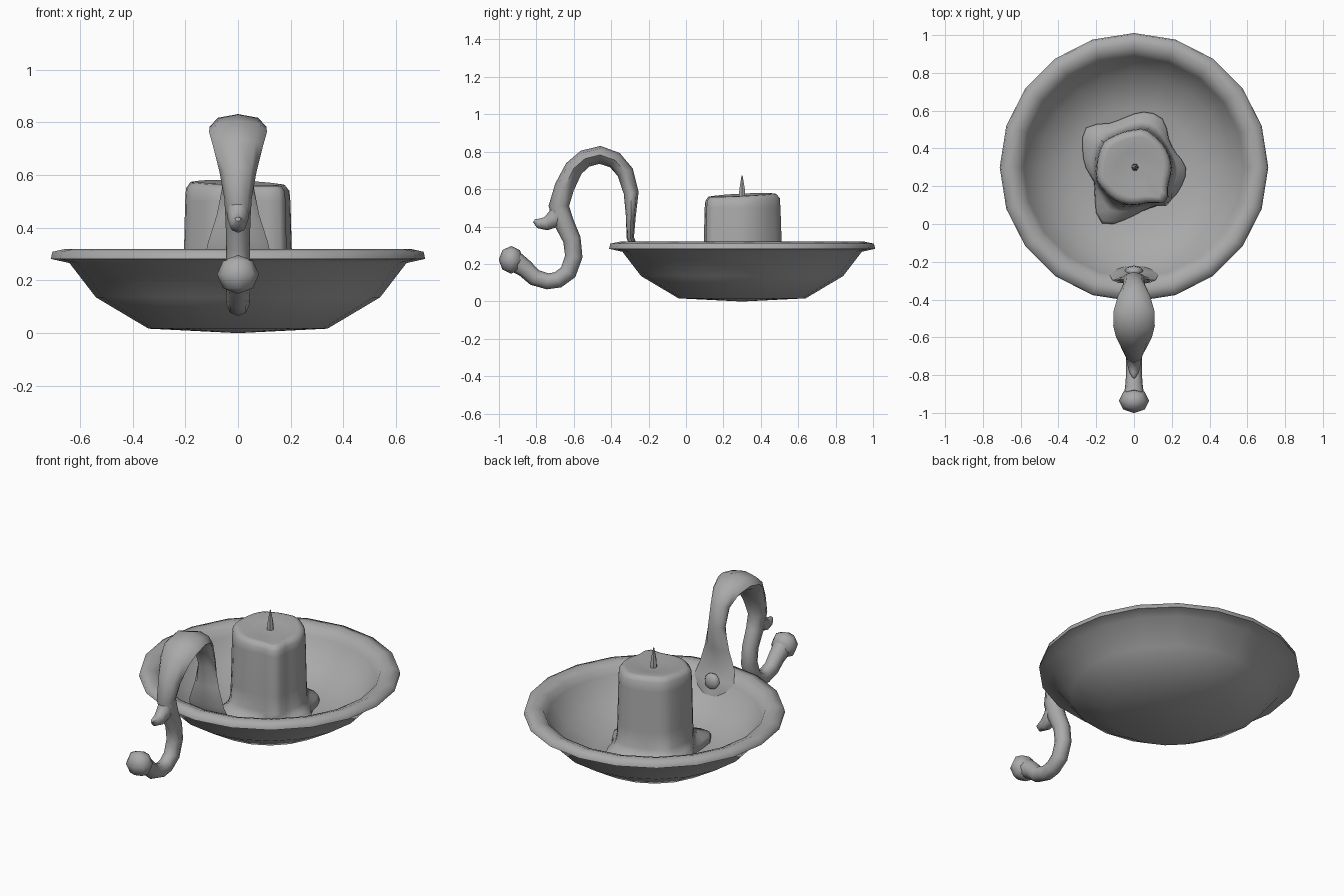
import bpy, bmesh, math
from mathutils import Vector

if "Cube" in bpy.data.objects:
    bpy.data.objects.remove(bpy.data.objects["Cube"])

CY = 0.3  # dish and candle axis
grey = bpy.data.materials.new("dark_grey")
grey.diffuse_color = (0.4, 0.4, 0.4, 1)
grey.use_nodes = True
grey.node_tree.nodes["Principled BSDF"].inputs["Base Color"].default_value = grey.diffuse_color


def finish(name, bm, angle=50):
    bmesh.ops.remove_doubles(bm, verts=bm.verts, dist=1e-5)
    bmesh.ops.recalc_face_normals(bm, faces=bm.faces)
    me = bpy.data.meshes.new(name)
    bm.to_mesh(me)
    bm.free()
    me.materials.append(grey)
    ob = bpy.data.objects.new(name, me)
    bpy.context.collection.objects.link(ob)
    bpy.ops.object.select_all(action='DESELECT')
    ob.select_set(True)
    bpy.context.view_layer.objects.active = ob
    bpy.ops.object.shade_smooth_by_angle(angle=math.radians(angle))
    return ob


def skin(name, rings, angle=50):
    """Bridge equal-length rings of points and cap both ends."""
    bm = bmesh.new()
    loops = [[bm.verts.new(p) for p in r] for r in rings]
    n = len(rings[0])
    for a, b in zip(loops, loops[1:]):
        for i in range(n):
            j = (i + 1) % n
            bm.faces.new((a[i], a[j], b[j], b[i]))
    for end in (loops[0], loops[-1]):
        bm.faces.new(end)
    return finish(name, bm, angle)


def circle(r, z, n):
    return [(r * math.sin(2 * math.pi * i / n), CY + r * math.cos(2 * math.pi * i / n), z)
            for i in range(n)]


def sweep(name, path, sides=8):
    """Elliptical tube in the YZ plane; path rows: y, z, half thickness, half width."""
    rings = []
    for i, (y, z, t, w) in enumerate(path):
        a, b = path[max(i - 1, 0)], path[min(i + 1, len(path) - 1)]
        d = Vector((b[0] - a[0], b[1] - a[1])).normalized()
        ring = []
        for k in range(sides):
            q = 2 * math.pi * k / sides
            s = t * math.sin(q)
            ring.append((w * math.cos(q), y - d.y * s, z + d.x * s))
        rings.append(ring)
    return skin(name, rings, 60)


def ball(name, loc, scale, seg=8, rows=6):
    bm = bmesh.new()
    bmesh.ops.create_uvsphere(bm, u_segments=seg, v_segments=rows, radius=1)
    for v in bm.verts:
        v.co = Vector([c * s + l for c, s, l in zip(v.co, scale, loc)])
    return finish(name, bm, 80)


# Dish: outside from the base up, over the rolled rim, down the inside
dish = [(.02, .0), (.34, .016), (.54, .135), (.64, .265), (.711, .281), (.705, .308),
        (.655, .319), (.605, .30), (.585, .262), (.495, .145), (.32, .065), (.02, .055)]
skin("dish", [circle(r, z, 20) for r, z in dish], 75)

# Candle: round column with a few drips, standing in an irregular wax puddle
puddle = [.275, .235, .24, .30, .30, .27, .27, .33, .29,
          .255, .225, .27, .34, .28, .235, .235, .26, .27]
drips = ((313, .05), (200, .012), (75, .012), (140, .01))  # angle, bulge
levels = [(.05, .20, 1), (.085, .20, 1), (.108, .20, .9), (.125, .20, .4), (.16, .20, .16),
          (.26, .20, .08), (.50, .196, .04), (.55, .193, .03), (.572, .178, 0),
          (.575, .155, 0), (.563, .09, 0), (.558, .02, 0)]
rings = []
for z, r, blend in levels:
    ring = []
    for k in range(36):
        deg = 10 * k
        i, f = k // 2, (k % 2) / 2
        p = [puddle[(i + o) % 18] for o in (-1, 0, 1, 2)]
        wax = p[1] if f == 0 else (9 * (p[1] + p[2]) - p[0] - p[3]) / 16
        q = r + (wax - .2) * blend
        if blend < .9 and r > .15:
            for a0, h in drips:
                d = abs((deg - a0 + 180) % 360 - 180)
                q += h * math.exp(-(d / 13) ** 2)
        a = math.radians(deg)
        dz = .01 * math.cos(a - 2.2) - .005 if z > .54 and r > .08 else 0
        ring.append((q * math.cos(a), .298 + q * math.sin(a), z + dz))
    rings.append(ring)
skin("candle", rings, 60)

# Wick
skin("wick", [[(.005 + x * r, y * r + CY, z) for x, y in
               [(math.cos(k * math.pi / 3), math.sin(k * math.pi / 3)) for k in range(6)]]
              for r, z in ((.02, .55), (.017, .60), (.003, .673))])

# Scrolled handle: flared plate in the dish, arch, lower curl
sweep("handle", [
    (-.232, .185, .012, .06), (-.245, .215, .016, .11), (-.268, .27, .018, .13),
    (-.298, .34, .02, .115), (-.295, .45, .026, .08), (-.293, .58, .04, .055),
    (-.325, .69, .045, .06), (-.38, .755, .046, .085), (-.46, .783, .048, .108),
    (-.54, .763, .048, .11), (-.60, .71, .05, .095), (-.65, .61, .053, .07),
    (-.68, .51, .055, .052), (-.652, .42, .053, .047), (-.61, .33, .048, .045),
    (-.60, .24, .047, .045), (-.63, .155, .046, .045), (-.685, .115, .044, .043),
    (-.74, .107, .043, .043), (-.81, .128, .045, .043), (-.86, .175, .048, .047),
    (-.91, .21, .055, .055)])

# Leaf tip where the arch meets the curl
sweep("leaf_tip", [(-.665, .50, .05, .045), (-.70, .44, .05, .042), (-.75, .415, .036, .034),
                   (-.79, .417, .026, .024), (-.812, .432, .01, .01)])

# Ball end and rivet
ball("handle_ball", (0, -.935, .222), (.08, .066, .074), 8, 4)
ball("rivet", (0, -.25, .26), (.05, .03, .05))
